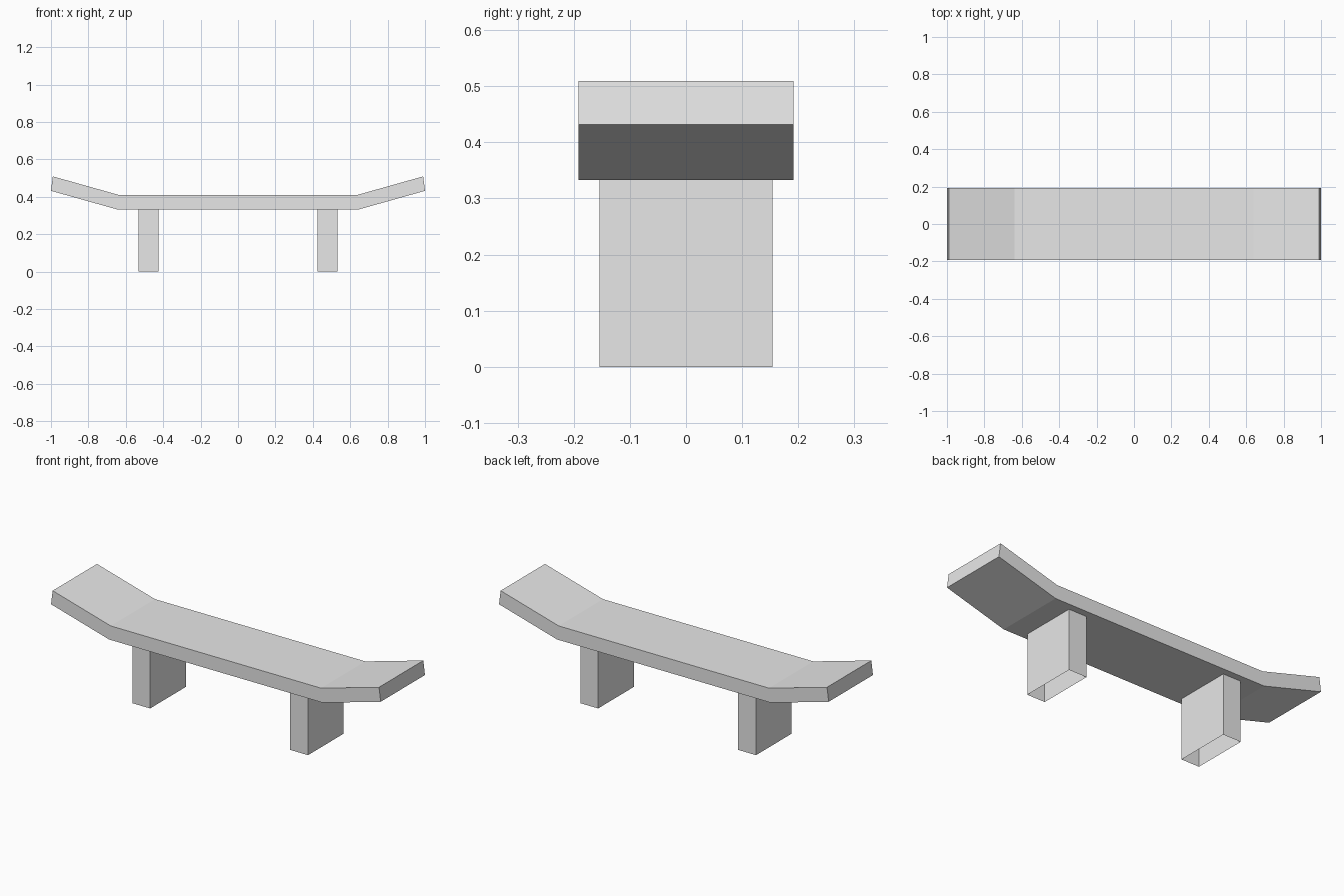
import bpy, bmesh

cube = bpy.data.objects.get("Cube")
if cube:
    bpy.data.objects.remove(cube, do_unlink=True)

grey = bpy.data.materials.new("plain grey")
grey.use_nodes = True
grey.diffuse_color = (0.8, 0.8, 0.8, 1)
grey.node_tree.nodes["Principled BSDF"].inputs["Base Color"].default_value = (0.8, 0.8, 0.8, 1)


def finish(name, bm):
    mesh = bpy.data.meshes.new(name)
    bm.to_mesh(mesh)
    bm.free()
    mesh.materials.append(grey)
    obj = bpy.data.objects.new(name, mesh)
    bpy.context.collection.objects.link(obj)
    return obj


# Seat: flat plank with both ends bent upward, extruded across its depth
HALF_DEPTH = 0.192
lower = [(0.648, 0.333), (1.0, 0.432)]
upper = [(0.99, 0.509), (0.638, 0.41)]
right_side = lower + upper
profile = right_side + [(-x, z) for x, z in reversed(right_side)]

bm = bmesh.new()
front = [bm.verts.new((x, -HALF_DEPTH, z)) for x, z in profile]
back = [bm.verts.new((x, HALF_DEPTH, z)) for x, z in profile]
count = len(profile)
for i in range(count):
    j = (i + 1) % count
    bm.faces.new((front[i], front[j], back[j], back[i]))
bm.faces.new(front)
bm.faces.new(back)
bmesh.ops.recalc_face_normals(bm, faces=bm.faces)
finish("seat", bm)


# Legs: thin-walled boxes, open at the bottom and under the seat
def leg(name, x):
    bm = bmesh.new()
    bmesh.ops.create_cube(bm, size=1)
    caps = [f for f in bm.faces if abs(f.normal.z) > 0.5]
    bmesh.ops.delete(bm, geom=caps, context="FACES_ONLY")
    bmesh.ops.scale(bm, vec=(0.108, 0.309, 0.333), verts=bm.verts)
    bmesh.ops.translate(bm, vec=(x, 0, 0.1665), verts=bm.verts)
    finish(name, bm)


for side, sign in (("left", 1), ("right", -1)):
    leg(side + "_leg", sign * 0.479)
